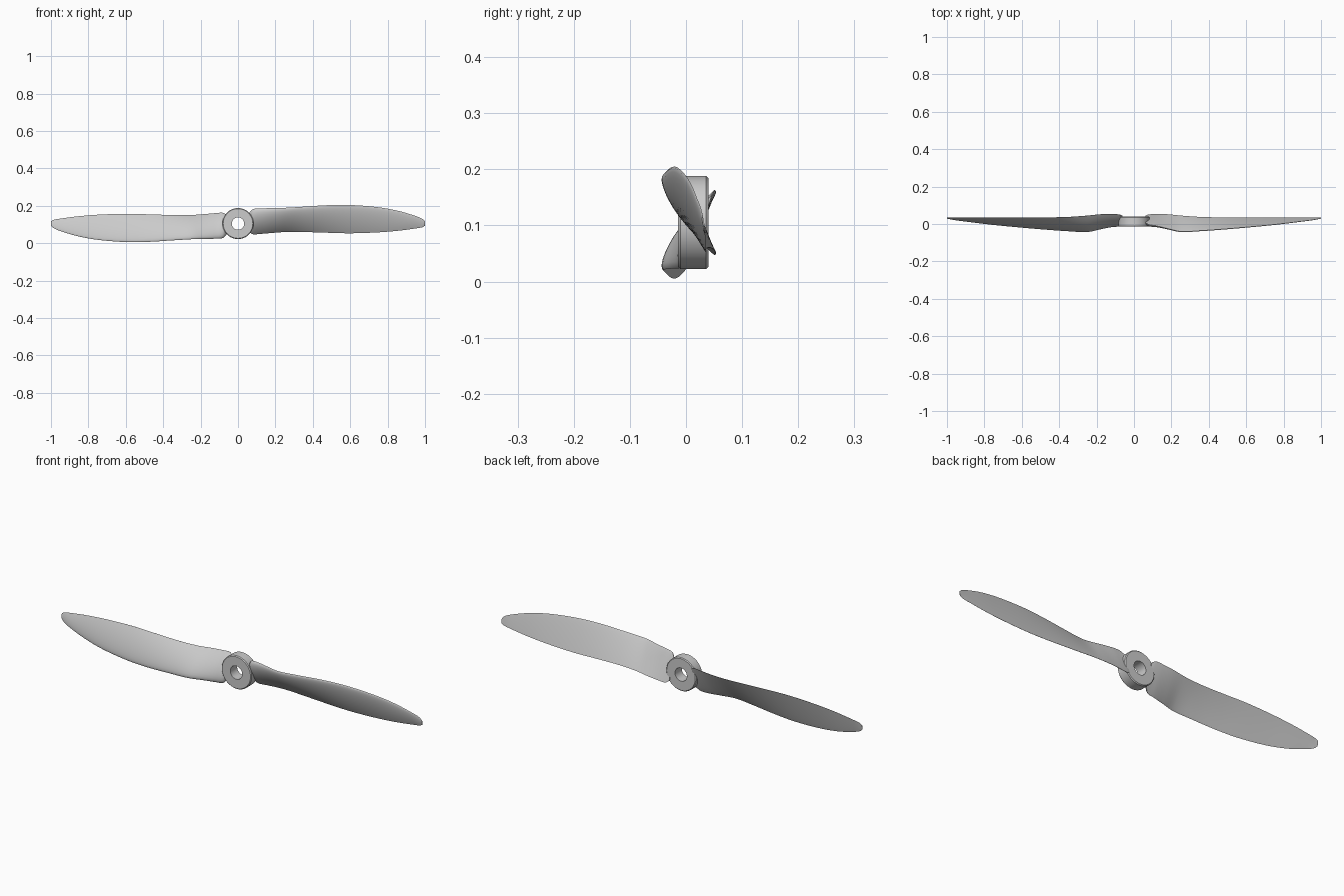
import bpy, bmesh, math
from mathutils import Vector, Matrix

if "Cube" in bpy.data.objects:
    bpy.data.objects.remove(bpy.data.objects["Cube"])

AXIS_Z = 0.105

def finish(name, bm, angle=40):
    bmesh.ops.recalc_face_normals(bm, faces=bm.faces)
    me = bpy.data.meshes.new(name)
    bm.to_mesh(me)
    bm.free()
    ob = bpy.data.objects.new(name, me)
    bpy.context.collection.objects.link(ob)
    bpy.ops.object.select_all(action='DESELECT')
    ob.select_set(True)
    bpy.context.view_layer.objects.active = ob
    bpy.ops.object.shade_smooth_by_angle(angle=math.radians(angle))
    return ob

# Hub: chamfered ring profile (radius, y) spun around the shaft axis
def make_hub():
    prof = [(0.033, -0.014), (0.079, -0.014), (0.083, -0.010),
            (0.083, 0.036), (0.079, 0.040), (0.033, 0.040)]
    n = 64
    bm = bmesh.new()
    rings = []
    for i in range(n):
        a = 2 * math.pi * i / n
        rings.append([bm.verts.new((r * math.cos(a), y, AXIS_Z + r * math.sin(a)))
                      for r, y in prof])
    for i in range(n):
        r0, r1 = rings[i], rings[(i + 1) % n]
        for j in range(len(prof)):
            k = (j + 1) % len(prof)
            bm.faces.new((r0[j], r0[k], r1[k], r1[j]))
    return finish("hub", bm)

# Blade stations: x, leading z, leading y, trailing z, trailing y, thickness
STATIONS = [
    (0.062, 0.165, 0.008, 0.058, 0.045, 0.022),
    (0.080, 0.182, -0.003, 0.048, 0.051, 0.029),
    (0.12, 0.186, -0.010, 0.050, 0.053, 0.028),
    (0.18, 0.187, -0.024, 0.055, 0.052, 0.025),
    (0.25, 0.189, -0.040, 0.060, 0.045, 0.022),
    (0.35, 0.195, -0.036, 0.060, 0.038, 0.019),
    (0.48, 0.203, -0.027, 0.056, 0.035, 0.016),
    (0.60, 0.204, -0.017, 0.053, 0.035, 0.014),
    (0.75, 0.192, -0.003, 0.058, 0.035, 0.011),
    (0.86, 0.172, 0.010, 0.067, 0.035, 0.009),
    (0.95, 0.145, 0.021, 0.079, 0.035, 0.006),
    (0.985, 0.130, 0.027, 0.085, 0.034, 0.004),
    (1.00, 0.116, 0.030, 0.093, 0.034, 0.003)]

def smooth_stations(st, sub=5):
    # Hermite interpolation along x with finite-difference slopes
    def slope(i):
        a, b = st[max(i - 1, 0)], st[min(i + 1, len(st) - 1)]
        return [(q - p) / (b[0] - a[0]) for p, q in zip(a, b)]
    out = []
    for i in range(len(st) - 1):
        h = st[i + 1][0] - st[i][0]
        m0, m1 = slope(i), slope(i + 1)
        for s in range(sub):
            t = s / sub
            h00, h10 = 2*t**3 - 3*t**2 + 1, t**3 - 2*t**2 + t
            h01, h11 = 3*t**2 - 2*t**3, t**3 - t**2
            out.append([h00*p + h10*h*a + h01*q + h11*h*b
                        for p, q, a, b in zip(st[i], st[i + 1], m0, m1)])
    out.append(list(st[-1]))
    return out

# Airfoil section: nearly flat back, convex front, rounded leading edge
def section(x, zl, yl, zt, yt, th, n=14):
    le, te = Vector((x, yl, zl)), Vector((x, yt, zt))
    d = te - le
    front = Vector((0, -d.z, d.y)).normalized()
    if front.y > 0:
        front = -front
    def pt(u, k):
        f = 2.6 * math.sqrt(u) * (1 - u) * (0.8 + 0.35 * u) + 0.05 * u
        return le + d * u + front * (th * f * k)
    us = [0.5 - 0.5 * math.cos(math.pi * i / n) for i in range(n + 1)]
    return [pt(u, 0.85) for u in us] + [pt(u, -0.12) for u in reversed(us[1:])]

def make_blade(name, angle):
    bm = bmesh.new()
    rings = [[bm.verts.new(p) for p in section(*s)] for s in smooth_stations(STATIONS)]
    m = len(rings[0])
    for r0, r1 in zip(rings, rings[1:]):
        for j in range(m):
            k = (j + 1) % m
            bm.faces.new((r0[j], r0[k], r1[k], r1[j]))
    bm.faces.new(rings[0])
    bm.faces.new(rings[-1])
    c = Vector((0, 0, AXIS_Z))
    bmesh.ops.rotate(bm, verts=bm.verts, cent=c, matrix=Matrix.Rotation(angle, 3, 'Y'))
    return finish(name, bm)

make_hub()
make_blade("right_blade", 0)
make_blade("left_blade", math.pi)
